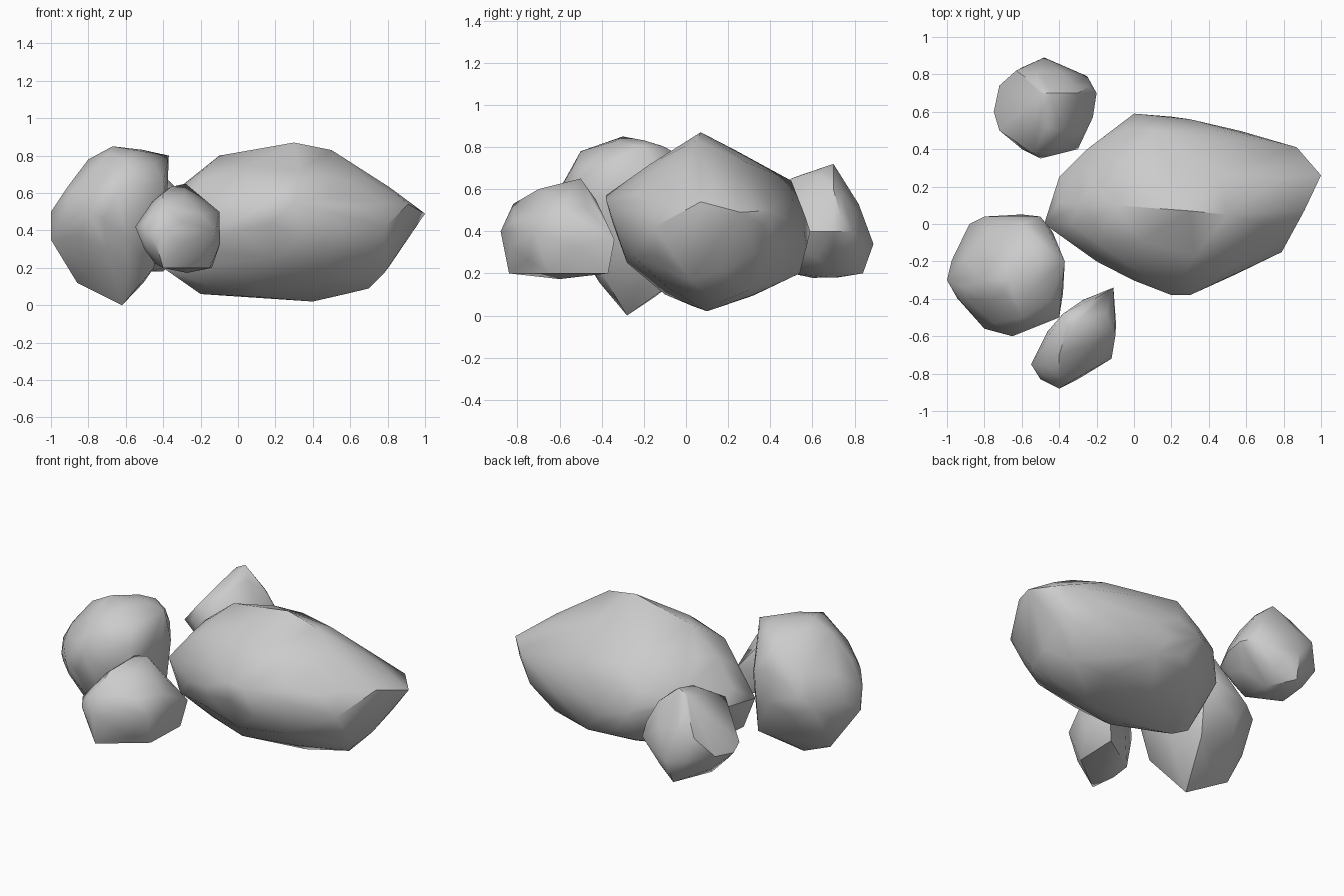
import bpy
import bmesh
import math
from mathutils import Vector

# Remove the default cube only
default_cube = bpy.data.objects.get("Cube")
if default_cube:
    bpy.data.objects.remove(default_cube, do_unlink=True)


def make_material(name, level):
    """Plain grey material with matching viewport and render colour."""
    material = bpy.data.materials.new(name)
    colour = (level, level, level, 1)
    material.diffuse_color = colour
    material.use_nodes = True
    shader = material.node_tree.nodes["Principled BSDF"]
    shader.inputs["Base Color"].default_value = colour
    shader.inputs["Roughness"].default_value = 0.9
    return material


def wrap_hull(points):
    """Return a clean convex shell around the points."""
    bm = bmesh.new()
    for point in points:
        bm.verts.new(point)
    hull = bmesh.ops.convex_hull(bm, input=bm.verts)
    spare = {item for item in hull["geom_interior"] + hull["geom_unused"]
             if isinstance(item, bmesh.types.BMVert)}
    bmesh.ops.delete(bm, geom=list(spare), context='VERTS')
    bmesh.ops.dissolve_limit(bm, angle_limit=math.radians(4),
                             verts=bm.verts, edges=bm.edges)
    bmesh.ops.recalc_face_normals(bm, faces=bm.faces)
    return bm


def weathered_points(shell, corners, chip_normal, bulge):
    """Keep the corners and swell every face except the flat chip."""
    points = [Vector(corner) for corner in corners]
    for face in shell.faces:
        if chip_normal and face.normal.dot(chip_normal) > 0.95:
            continue
        swell = bulge * math.sqrt(face.calc_area())
        points.append(face.calc_center_median() + face.normal * swell)
    return points


def make_rock(name, corners, material, chipped=False, bulge=0.1):
    """Build a boulder; the first three corners span its chip, if it has one."""
    shell = wrap_hull(corners)
    chip_normal = None
    if chipped:
        first, second, third = [Vector(corner) for corner in corners[:3]]
        chip_normal = (second - first).cross(third - first).normalized()
        middle = sum((vert.co for vert in shell.verts), Vector())
        middle /= len(shell.verts)
        if chip_normal.dot(first - middle) < 0:
            chip_normal.negate()
    points = weathered_points(shell, corners, chip_normal, bulge)
    shell.free()

    # Wrap again around the swollen faces
    body = wrap_hull(points)
    mesh = bpy.data.meshes.new(name)
    body.to_mesh(mesh)
    body.free()
    mesh.materials.append(material)
    rock = bpy.data.objects.new(name, mesh)
    bpy.context.collection.objects.link(rock)

    # Soft weathered shading, crisp at the fractures
    bpy.ops.object.select_all(action='DESELECT')
    rock.select_set(True)
    bpy.context.view_layer.objects.active = rock
    bpy.ops.object.shade_smooth_by_angle(angle=math.radians(33))
    return rock


stone = make_material("stone grey", 0.6)

# Long boulder with a chipped end
make_rock("large_boulder", [
    # chipped end
    (.91, .07, .54), (1, .26, .49), (.78, .02, .17), (.79, -.15, .42),
    # crown
    (.3, .07, .87), (.5, .05, .83), (-.1, .1, .8), (.6, -.1, .66),
    (-.2, -.1, .66), (-.3, .1, .64),
    # front bulge
    (.2, -.38, .57), (.3, -.38, .55), (.6, -.23, .5), (0, -.3, .4),
    (.2, -.28, .25), (.5, -.25, .28), (-.2, -.2, .4),
    # rear wall
    (0, .59, .4), (.3, .56, .4), (.1, .5, .64), (.3, .54, .2),
    (0, .5, .2), (.87, .41, .5), (.5, .4, .6), (.8, .4, .3),
    # blunt end
    (-.48, 0, .4), (-.4, .25, .4), (-.25, .4, .5), (-.4, 0, .2),
    # underside
    (.4, .1, .02), (-.2, .1, .06), (.7, .1, .09), (.7, .3, .12),
    (.1, -.1, .1),
], stone, chipped=True, bulge=0.06)

# Upright boulder beside the blunt end
make_rock("upright_boulder", [
    # crown
    (-.67, -.3, .85), (-.37, -.2, .8), (-.8, -.3, .78), (-.6, -.5, .78),
    (-.4, -.5, .66), (-.5, -.1, .8),
    # outer bulge
    (-.65, -.6, .6), (-.8, -.56, .5), (-1, -.3, .5), (-1, -.3, .35),
    (-.88, 0, .45), (-.9, -.4, .6),
    # rear
    (-.8, .04, .5), (-.5, .04, .6), (-.6, 0, .74), (-.5, 0, .2),
    # underside
    (-.86, -.2, .12), (-.62, -.28, 0), (-.45, -.4, .2), (-.7, -.5, .3),
], stone)

# Small stone in front, split flat at its rear
make_rock("front_stone", [
    # split face
    (-.55, -.75, .42), (-.38, -.48, .62), (-.11, -.34, .36),
    (-.14, -.37, .2), (-.4, -.54, .2),
    # top
    (-.28, -.5, .65), (-.4, -.7, .6), (-.1, -.6, .5),
    # front bulge
    (-.4, -.88, .4), (-.4, -.82, .53), (-.5, -.83, .4), (-.12, -.72, .4),
    # underside
    (-.4, -.84, .2), (-.15, -.65, .2), (-.5, -.75, .3),
], stone, chipped=True)

# Small stone behind, with one sloping chipped side
make_rock("rear_stone", [
    # chipped side
    (-.54, .38, .57), (-.5, .7, .69), (-.75, .6, .36),
    (-.63, .82, .5), (-.72, .74, .38), (-.72, .5, .38),
    # top
    (-.44, .7, .72), (-.4, .5, .65),
    # outer bulge
    (-.48, .89, .34), (-.25, .79, .4), (-.2, .7, .4), (-.22, .57, .4),
    (-.3, .4, .4), (-.5, .35, .4), (-.3, .7, .6),
    # underside
    (-.5, .84, .2), (-.4, .7, .18), (-.6, .6, .2), (-.4, .5, .2),
], stone, chipped=True)
